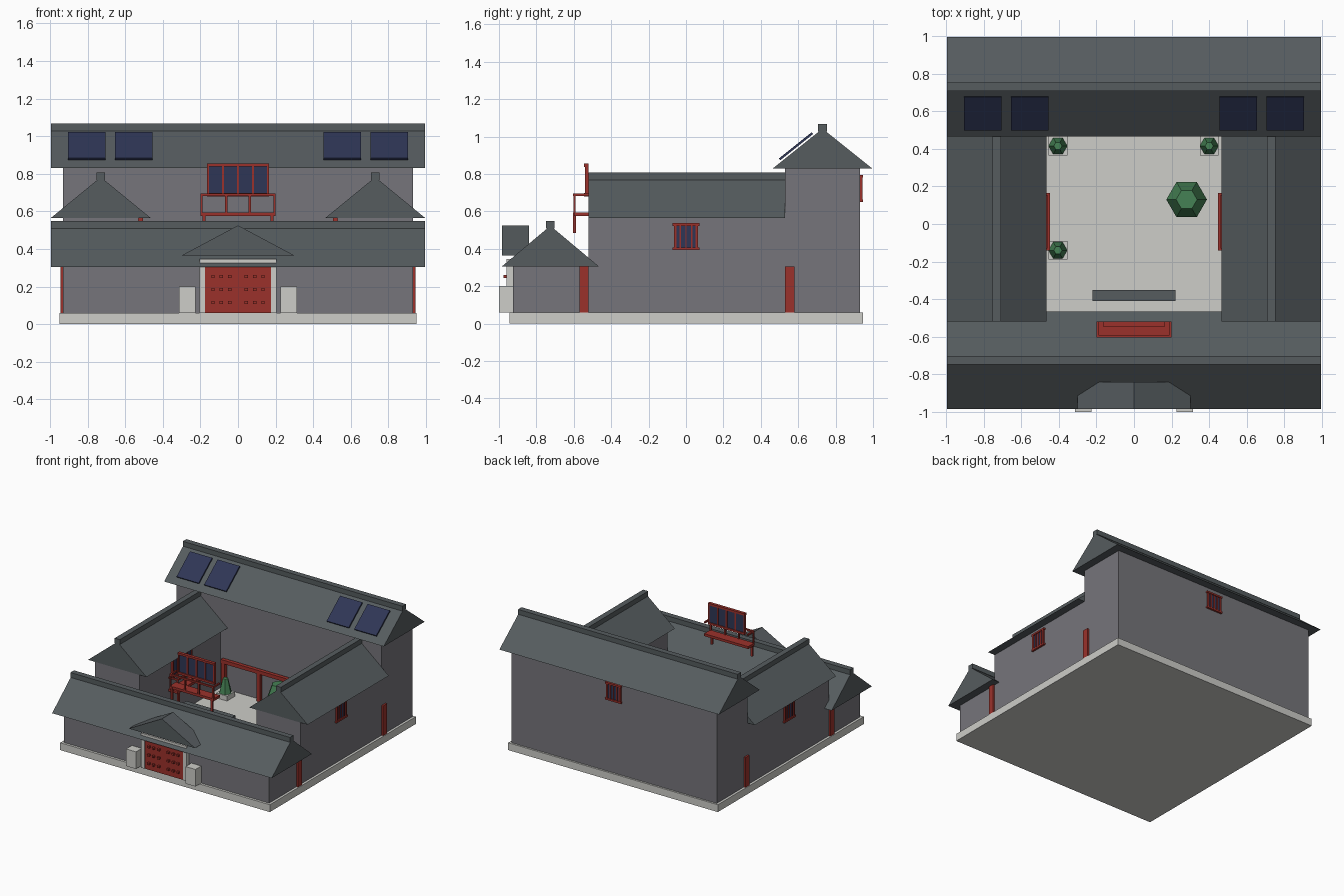
import bpy, bmesh, math
from mathutils import Matrix, Vector

if "Cube" in bpy.data.objects:
    bpy.data.objects.remove(bpy.data.objects["Cube"])


def material(name, rgb):
    m = bpy.data.materials.new(name)
    m.diffuse_color = (*rgb, 1)
    m.use_nodes = True
    m.node_tree.nodes["Principled BSDF"].inputs["Base Color"].default_value = m.diffuse_color
    return m


WALL = material("grey_brick", (0.18, 0.178, 0.197))
ROOF = material("slate_tile", (0.092, 0.107, 0.114))
STONE = material("pale_stone", (0.61, 0.61, 0.58))
RED = material("red_timber", (0.33, 0.031, 0.024))
NAVY = material("navy_glass", (0.028, 0.037, 0.092))
GREEN = material("leaf_green", (0.06, 0.22, 0.09))


def finish(bm, name, mat, matrix=Matrix()):
    bmesh.ops.recalc_face_normals(bm, faces=bm.faces)
    me = bpy.data.meshes.new(name)
    bm.to_mesh(me)
    bm.free()
    me.materials.append(mat)
    ob = bpy.data.objects.new(name, me)
    ob.matrix_world = matrix
    bpy.context.collection.objects.link(ob)
    return ob


def boxes(name, mat, spans, matrix=Matrix()):
    """One object from boxes given as (x0, x1, y0, y1, z0, z1)."""
    bm = bmesh.new()
    for x0, x1, y0, y1, z0, z1 in spans:
        m = Matrix.Translation(((x0 + x1) / 2, (y0 + y1) / 2, (z0 + z1) / 2))
        bmesh.ops.create_cube(bm, size=1, matrix=m @ Matrix.Diagonal((x1 - x0, y1 - y0, z1 - z0, 1)))
    return finish(bm, name, mat, matrix)


def gable(name, length, half, rise, matrix):
    """Closed triangular prism, ridge along local x, eaves at z = 0."""
    bm = bmesh.new()
    tri = [bm.verts.new((-length / 2, y, z)) for y, z in ((-half, 0), (half, 0), (0, rise))]
    face = bm.faces.new(tri)
    ext = bmesh.ops.extrude_face_region(bm, geom=[face])
    bmesh.ops.translate(bm, vec=(length, 0, 0), verts=[v for v in ext["geom"] if isinstance(v, bmesh.types.BMVert)])
    return finish(bm, name, ROOF, matrix)


def place(x, y, z, turn=0):
    return Matrix.Translation((x, y, z)) @ Matrix.Rotation(math.radians(turn), 4, 'Z')


def hall(name, wall_len, roof_len, eave_z, rise, half, matrix):
    """Long building with gabled roof and ridge cap, along local x."""
    boxes(name + "_walls", WALL, [(-wall_len / 2, wall_len / 2, -0.2, 0.2, 0.06, eave_z)], matrix)
    gable(name + "_roof", roof_len, half, rise, matrix @ Matrix.Translation((0, 0, eave_z)))
    top = eave_z + rise
    boxes(name + "_ridge", ROOF, [(-roof_len / 2, roof_len / 2, -0.023, 0.023, top - 0.015, top + 0.025)], matrix)


def window(name, matrix):
    """Small barred window facing local -y, centred on the origin."""
    boxes(name + "_glass", NAVY, [(-0.06, 0.06, -0.006, 0, -0.06, 0.06)], matrix)
    bars = [(-0.072, 0.072, -0.016, 0, z, z + 0.014) for z in (-0.072, 0.058)]
    bars += [(x - 0.007, x + 0.007, -0.014, 0, -0.06, 0.06) for x in (-0.058, 0.058)]
    bars += [(x - 0.004, x + 0.004, -0.012, 0, -0.06, 0.06) for x in (-0.03, 0, 0.03)]
    boxes(name + "_frame", RED, bars, matrix)


def balcony(name, w, matrix):
    """Projecting balcony facing local -y; wall plane at y = 0, deck at z = 0."""
    g = w * 0.8
    parts = [(-w, w, -0.08, 0, -0.02, 0)]                                  # deck
    parts += [(-w, w, -0.083, -0.07, 0.087, 0.1)]                          # front rail
    parts += [(x - 0.006, x + 0.006, -0.08, 0, 0.087, 0.1) for x in (-w + 0.006, w - 0.006)]
    parts += [(x - 0.006, x + 0.006, -0.082, -0.07, 0, 0.09)
              for x in (-w + 0.006, -w * 0.31, w * 0.31, w - 0.006)]
    parts += [(x - 0.008, x + 0.008, -0.083, -0.067, -0.11, 0) for x in (-w + 0.018, w - 0.018)]
    # window frame above the rail
    parts += [(-g - 0.006, g + 0.006, -0.025, 0, z, z + 0.017) for z in (0.085, 0.243)]
    parts += [(x * g / 2 - 0.006, x * g / 2 + 0.006, -0.021, -0.002, 0.09, 0.25) for x in range(-2, 3)]
    boxes(name + "_timber", RED, parts, matrix)
    boxes(name + "_glass", NAVY, [(-g, g, -0.015, -0.007, 0.095, 0.248)], matrix)


def hex_crown(name, x, y, rings):
    """Six-sided foliage from (z, radius) rings."""
    bm = bmesh.new()
    loops = []
    for z, r in rings:
        loops.append([bm.verts.new((r * math.cos(i * math.pi / 3), r * math.sin(i * math.pi / 3), z)) for i in range(6)])
    for a, b in zip(loops, loops[1:]):
        for i in range(6):
            bm.faces.new((a[i], a[(i + 1) % 6], b[(i + 1) % 6], b[i]))
    bm.faces.new(loops[0])
    bm.faces.new(loops[-1])
    finish(bm, name, GREEN, place(x, y, 0))


# Stone platform and the four buildings around the courtyard
boxes("platform", STONE, [(-0.95, 0.95, -0.945, 0.945, 0, 0.06)])
hall("front_hall", 1.86, 1.99, 0.305, 0.218, 0.26, place(0, -0.725, 0))
hall("rear_hall", 1.86, 1.99, 0.83, 0.212, 0.265, place(0, 0.73, 0))
for side, s in (("left", -1), ("right", 1)):
    hall(side + "_wing", 1.05, 1.05, 0.565, 0.217, 0.265, place(s * 0.73, 0.005, 0, 90))
    window(side + "_wing_window", place(s * 0.93, 0, 0.465, s * 90))
    balcony(side + "_wing_balcony", 0.152, place(s * 0.53, 0.012, 0.305, s * -90))
    # corner columns showing on the outer walls
    boxes(side + "_columns", RED, [(s * 0.92 - 0.025, s * 0.92 + 0.025, y, y + 0.05, 0.06, 0.305) for y in (-0.57, 0.53)])
window("rear_window", place(0, 0.93, 0.722, 180))
balcony("upper_balcony", 0.2, place(0, -0.52, 0.595))

# Timber gallery along the rear hall, facing the courtyard
gallery = [(x - 0.015, x + 0.015, 0.49, 0.52, 0.06, 0.3) for x in (-0.48, -0.16, 0.16, 0.48)]
boxes("rear_gallery", RED, gallery + [(-0.5, 0.5, 0.49, 0.52, 0.285, 0.315)])

# Gate: small gabled roof, stone frame, studded doors, stone blocks
gable("gate_roof", 0.145, 0.3, 0.16, place(0, -0.9125, 0.365, 90))
boxes("gate_frame", STONE, [(-0.205, -0.175, -0.96, -0.92, 0.06, 0.345), (0.175, 0.205, -0.96, -0.92, 0.06, 0.345),
                            (-0.205, 0.205, -0.96, -0.92, 0.31, 0.345)])
boxes("gate_doors", RED, [(-0.175, -0.001, -0.957, -0.92, 0.06, 0.31), (0.001, 0.175, -0.957, -0.92, 0.06, 0.31)])
boxes("door_studs", RED, [(s * x - 0.009, s * x + 0.009, -0.975, -0.95, z - 0.008, z + 0.008)
                          for s in (-1, 1) for x in (0.043, 0.09, 0.133) for z in (0.115, 0.185, 0.253)])
boxes("gate_blocks", STONE, [(-0.315, -0.225, -1, -0.925, 0.06, 0.2), (0.225, 0.315, -1, -0.925, 0.06, 0.2)])

# Solar panels, tilted parallel to the rear roof
for i, x in enumerate((-0.805, -0.555, 0.555, 0.805)):
    tilt = place(x, 0.588, 0.948) @ Matrix.Rotation(math.atan2(0.212, 0.265), 4, 'X')
    boxes(f"solar_panel_{i + 1}", NAVY, [(-0.1, 0.1, -0.112, 0.112, -0.006, 0.006)], tilt)

# Screen wall behind the gate
boxes("screen_wall", WALL, [(-0.2, 0.2, -0.395, -0.365, 0.06, 0.34)])
boxes("screen_cap", ROOF, [(-0.222, 0.222, -0.41, -0.35, 0.34, 0.37)])

# Courtyard tree and potted shrubs
boxes("tree_trunk", RED, [(0.263, 0.297, 0.113, 0.147, 0.06, 0.25)])
hex_crown("tree_crown", 0.28, 0.13, [(0.2, 0.06), (0.32, 0.108), (0.46, 0.056)])
for i, (x, y) in enumerate(((-0.405, 0.415), (0.4, 0.415), (-0.405, -0.14))):
    boxes(f"planter_{i + 1}", STONE, [(x - 0.05, x + 0.05, y - 0.05, y + 0.05, 0.06, 0.1)])
    hex_crown(f"shrub_{i + 1}", x, y, [(0.1, 0.05), (0.215, 0.022)])
